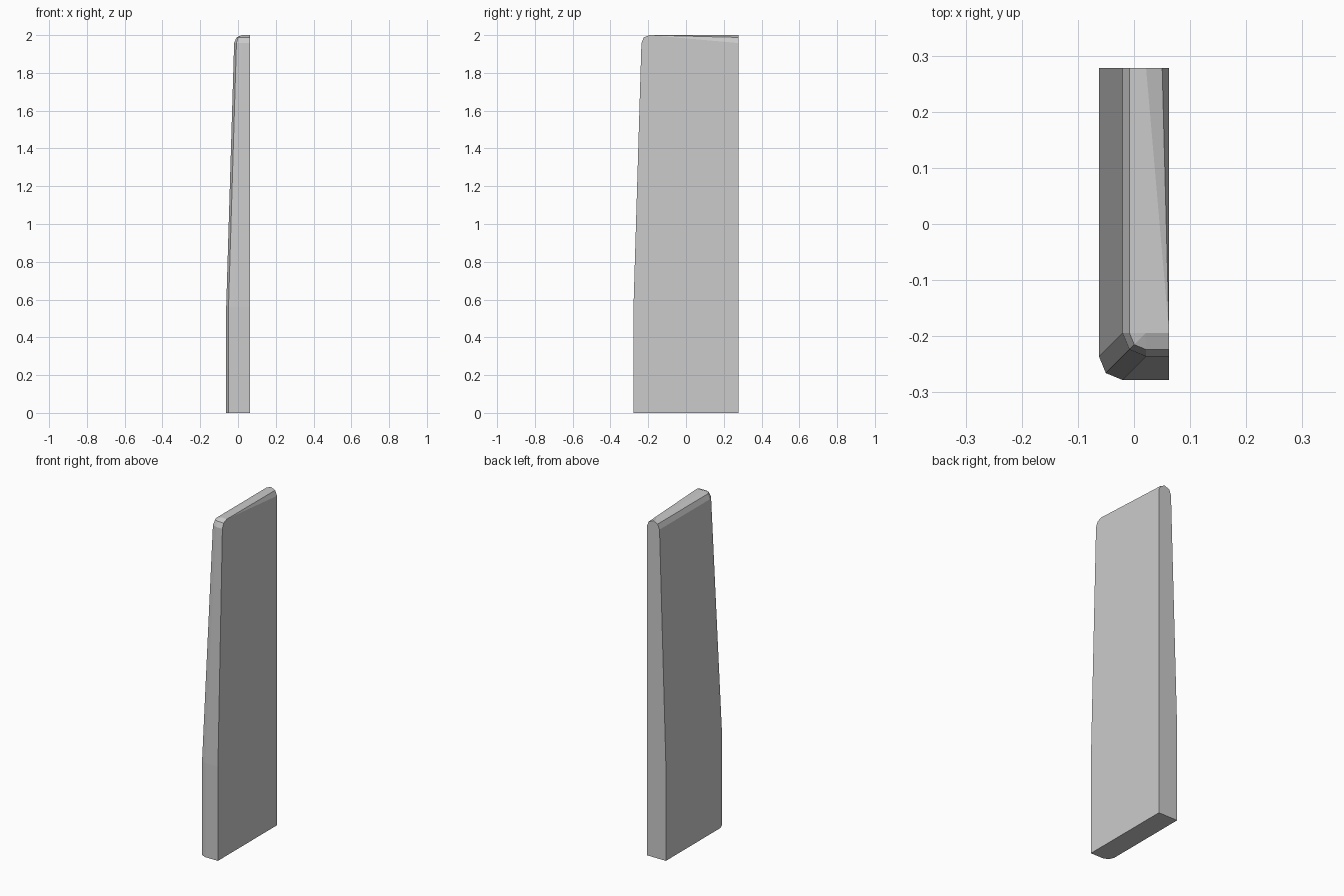
import bpy, bmesh
from math import radians, sin, cos

if "Cube" in bpy.data.objects:
    bpy.data.objects.remove(bpy.data.objects["Cube"])

W, D, R = 0.0625, 0.278, 0.042   # half width, half depth, rounding radius / taper
BEND, TOP = 0.56, 2.0
STEPS = [radians(a) for a in (0, 45, 90)]

pts = []

# Straight base and taper: plan outline with one rounded front-left corner
for z, shift in ((0, 0), (BEND, 0), (TOP - R, R)):
    cx, cy = -W + R + shift, -D + R + shift
    pts += [(cx - R * cos(a), cy - R * sin(a), z) for a in STEPS]
    pts += [(W, cy - R, z), (W, D, z), (cx - R, D, z)]

# Rounded cap: ball corner, front roll, left roll and back-right roll
cx, cy, cz = -W + 2 * R, -D + 2 * R, TOP - R
for e in STEPS[1:]:
    r, z = R * cos(e), cz + R * sin(e)
    pts += [(cx - r * cos(a), cy - r * sin(a), z) for a in STEPS]
    pts += [(W, cy - r, z), (cx - r, D, z), (W - R + r, D, z)]

# The panel is convex, so its surface is the hull of these sections
bm = bmesh.new()
for p in pts:
    bm.verts.new(p)
bmesh.ops.remove_doubles(bm, verts=bm.verts, dist=1e-4)
bmesh.ops.convex_hull(bm, input=bm.verts)
bmesh.ops.dissolve_limit(bm, angle_limit=radians(0.5), verts=bm.verts, edges=bm.edges)
bmesh.ops.recalc_face_normals(bm, faces=bm.faces)
mesh = bpy.data.meshes.new("tapered_panel")
bm.to_mesh(mesh)
bm.free()
panel = bpy.data.objects.new("tapered_panel", mesh)
bpy.context.collection.objects.link(panel)
